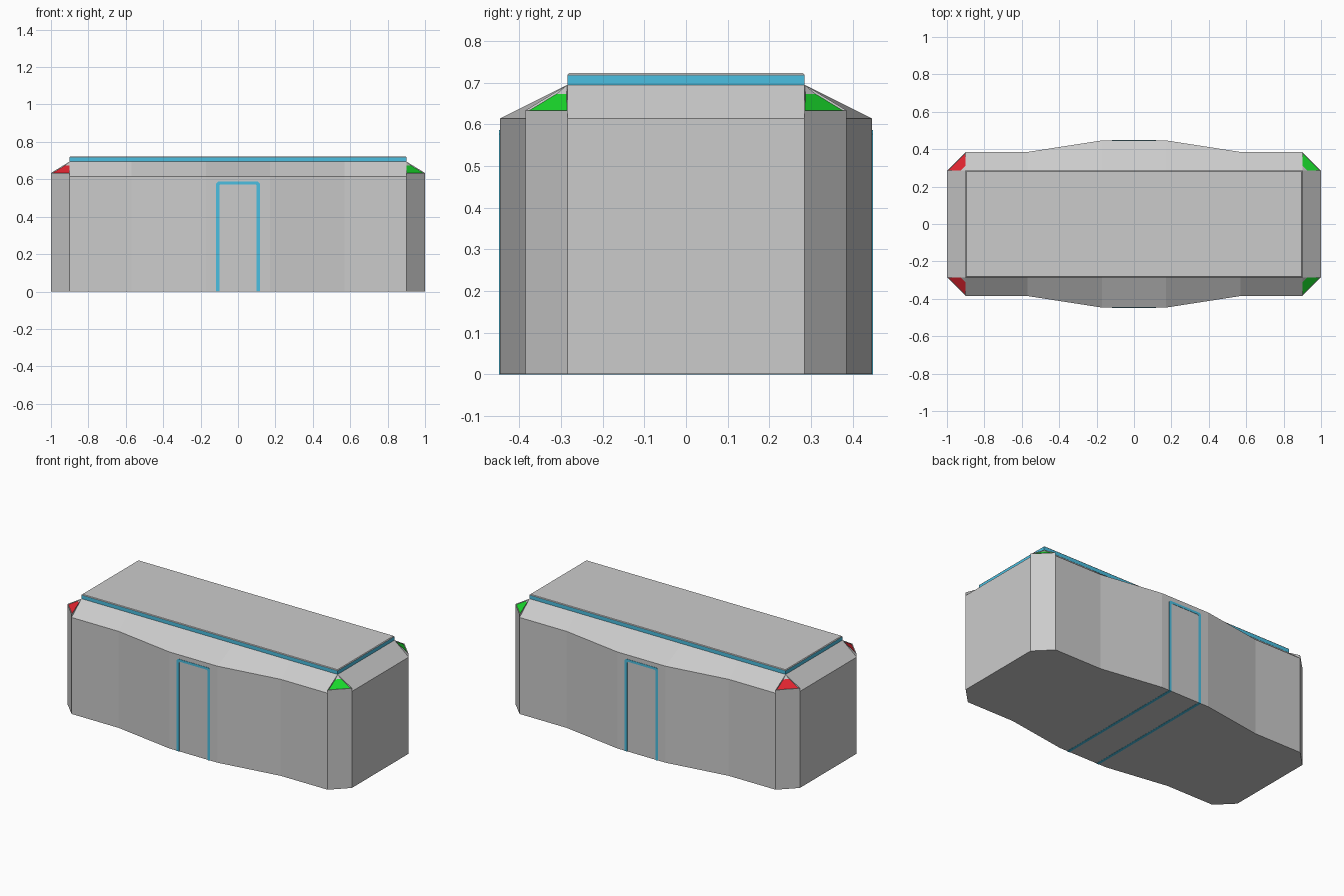
import bpy, bmesh
from mathutils import Vector

if "Cube" in bpy.data.objects:
    bpy.data.objects.remove(bpy.data.objects["Cube"])


def material(name, rgb):
    m = bpy.data.materials.new(name)
    m.diffuse_color = (*rgb, 1)
    m.use_nodes = True
    m.node_tree.nodes["Principled BSDF"].inputs["Base Color"].default_value = m.diffuse_color
    return m


GREY = material("hull grey", (0.60, 0.60, 0.60))
CYAN = material("trim cyan", (0.07, 0.52, 0.75))
GREEN = material("green lamp", (0.01, 0.70, 0.025))
RED = material("red lamp", (0.76, 0.018, 0.03))

EX, EY = 0.9, 0.285               # roof half size
SILL, LIP, ROOF = 0.614, 0.634, 0.695


def make(name, bm, *mats):
    bmesh.ops.remove_doubles(bm, verts=bm.verts, dist=1e-5)
    bmesh.ops.recalc_face_normals(bm, faces=bm.faces)
    me = bpy.data.meshes.new(name)
    bm.to_mesh(me)
    bm.free()
    for m in mats:
        me.materials.append(m)
    ob = bpy.data.objects.new(name, me)
    bpy.context.collection.objects.link(ob)
    return ob


def loft(name, rings, mat):
    """Solid skinned through equal-length rings of points, capped at both ends."""
    bm = bmesh.new()
    vs = [[bm.verts.new(p) for p in r] for r in rings]
    n = len(rings[0])
    for a, b in zip(vs, vs[1:]):
        for i in range(n):
            j = (i + 1) % n
            bm.faces.new((a[i], a[j], b[j], b[i]))
    bm.faces.new(vs[0])
    bm.faces.new(vs[-1])
    return make(name, bm, mat)


def rect(x, y, z):
    return [(-x, -y, z), (x, -y, z), (x, y, z), (-x, y, z)]


# Hull: mirrored quarter outline, upright walls, then slopes to the roof
quarter = [(1, 0.285), (0.9, 0.385), (0.57, 0.385), (0.17, 0.447)]
outline = (quarter + [(-x, y) for x, y in reversed(quarter)]
           + [(-x, -y) for x, y in quarter]
           + [(x, -y) for x, y in reversed(quarter)])
clamp = lambda v, m: max(-m, min(m, v))
loft("hull", [[(x, y, 0.001) for x, y in outline],
              [(x, y, SILL) for x, y in outline],
              [(clamp(x, EX), clamp(y, EY), ROOF) for x, y in outline]], GREY)

# Roof: cyan band under a thin cap with bevelled rim
loft("roof_band", [rect(EX, EY, ROOF), rect(EX, EY, 0.717)], CYAN)
loft("roof_cap", [rect(EX, EY, 0.717), rect(EX, EY, 0.719),
                  rect(EX - 0.004, EY - 0.004, 0.723)], GREY)

# Raised corners, each with a recessed triangular lamp
for sx, side in ((1, "right"), (-1, "left")):
    for sy, end in ((1, "back"), (-1, "front")):
        bm = bmesh.new()
        P = lambda x, y, z: bm.verts.new((x * sx, y * sy, z))
        a, b = P(1, EY, SILL), P(EX, 0.385, SILL)
        a2, b2 = P(1, EY, LIP), P(EX, 0.385, LIP)
        c = P(EX, EY, ROOF)
        for f in ((a, b, b2, a2), (a, a2, c), (b, c, b2), (a, c, b)):
            bm.faces.new(f)
        lamp = bm.faces.new((a2, b2, c))
        bmesh.ops.recalc_face_normals(bm, faces=bm.faces)
        bmesh.ops.inset_individual(bm, faces=[lamp], thickness=0.007)
        lamp.normal_update()
        bmesh.ops.translate(bm, verts=lamp.verts, vec=Vector(lamp.normal) * -0.004)
        lamp.material_index = 1
        make(f"corner_lamp_{end}_{side}", bm, GREY, GREEN if sx > 0 else RED)


# Door outline on front and back: thin arch-shaped plates
def arch(w, h, cut):
    return [(-w, 0), (-w, h - cut), (-w + cut, h), (w - cut, h), (w, h - cut), (w, 0)]


for s, end in ((-1, "front"), (1, "back")):
    bm = bmesh.new()
    layers = [[[bm.verts.new((x, s * y, z)) for x, z in arch(*dims)]
               for dims in ((0.117, 0.587, 0.01), (0.099, 0.572, 0.005))]
              for y in (0.446, 0.449)]
    (o0, i0), (o1, i1) = layers
    for p, q in ((o0, i0), (o1, i1), (o0, o1), (i0, i1)):
        for k in range(5):
            bm.faces.new((p[k], p[k + 1], q[k + 1], q[k]))
    for k in (0, 5):
        bm.faces.new((o0[k], i0[k], i1[k], o1[k]))
    make(f"door_trim_{end}", bm, CYAN)

# Stripes under the hull joining the two door outlines
for s, side in ((-1, "left"), (1, "right")):
    loft(f"underside_stripe_{side}",
         [[(s * 0.108 + x, y, z) for x, y, z in rect(0.009, 0.447, h)]
          for h, z in ((0, 0), (0.002, 0))], CYAN)
